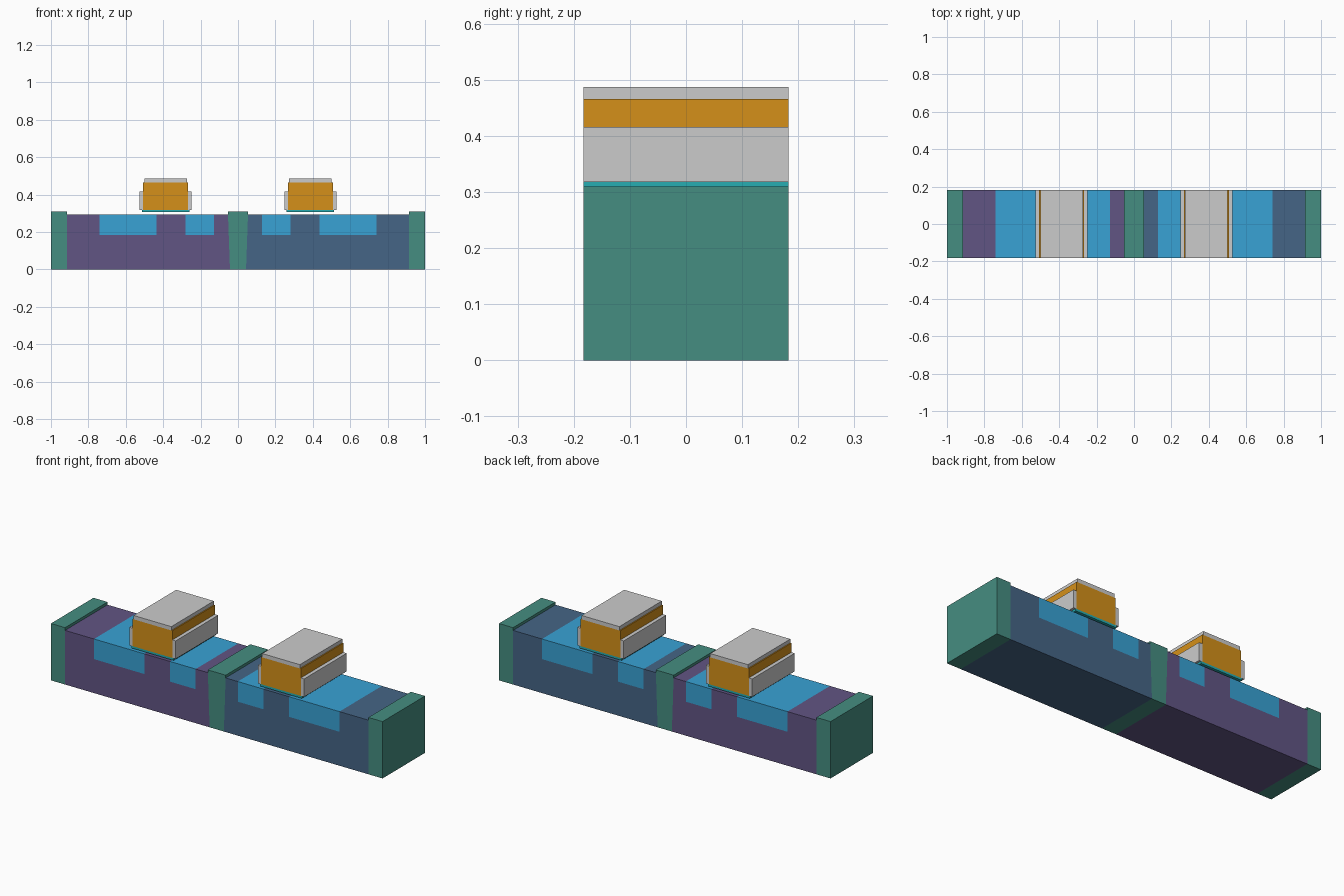
import bpy, bmesh

if "Cube" in bpy.data.objects:
    bpy.data.objects.remove(bpy.data.objects["Cube"])

HALF_DEPTH = 0.183


def material(name, r, g, b):
    m = bpy.data.materials.new(name)
    m.diffuse_color = (r, g, b, 1)
    m.use_nodes = True
    m.node_tree.nodes["Principled BSDF"].inputs["Base Color"].default_value = m.diffuse_color
    return m


green = material("insulator_green", 0.06, 0.27, 0.22)
purple = material("well_purple", 0.12, 0.09, 0.23)
navy = material("well_blue", 0.06, 0.13, 0.24)
sky = material("doped_blue", 0.04, 0.36, 0.66)
orange = material("gate_orange", 0.66, 0.28, 0.01)
teal = material("oxide_teal", 0.02, 0.42, 0.45)


def prism(name, profile, mat=None):
    """Extrude an x-z profile through the full depth."""
    bm = bmesh.new()
    front = bm.faces.new([bm.verts.new((x, -HALF_DEPTH, z)) for x, z in profile])
    res = bmesh.ops.extrude_face_region(bm, geom=[front])
    verts = [v for v in res["geom"] if isinstance(v, bmesh.types.BMVert)]
    bmesh.ops.translate(bm, verts=verts, vec=(0, 2 * HALF_DEPTH, 0))
    bmesh.ops.recalc_face_normals(bm, faces=bm.faces[:])
    me = bpy.data.meshes.new(name)
    bm.to_mesh(me)
    bm.free()
    ob = bpy.data.objects.new(name, me)
    bpy.context.collection.objects.link(ob)
    if mat:
        me.materials.append(mat)
    return ob


def slab(name, x0, x1, z0, z1, mat=None):
    return prism(name, [(x0, z0), (x1, z0), (x1, z1), (x0, z1)], mat)


BASE, TOP, WALL = 0.185, 0.295, 0.31


def wall_x(z):
    """Half width of the tapered centre wall at height z."""
    return 0.043 + 0.011 * z / WALL


# Tapered wall between the two halves
prism("center_wall", [(-wall_x(0), 0), (wall_x(0), 0),
                      (wall_x(WALL), WALL), (-wall_x(WALL), WALL)], green)

for side, s, well in (("left", -1, purple), ("right", 1, navy)):
    # End wall
    slab(side + "_end_wall", s * 0.915, s, 0, WALL, green)

    # Lower well and the piece beside the centre wall follow its taper
    prism(side + "_well", [(s * wall_x(0), 0), (s * 0.915, 0),
                           (s * 0.915, BASE), (s * wall_x(BASE), BASE)], well)
    prism(side + "_inner_strip", [(s * wall_x(BASE), BASE), (s * 0.127, BASE),
                                  (s * 0.127, TOP), (s * wall_x(TOP), TOP)], well)

    # Alternating top layer strips
    for part, a, b, mat in (("drain", 0.127, 0.282, sky),
                            ("channel", 0.282, 0.437, well),
                            ("source", 0.437, 0.74, sky),
                            ("outer_strip", 0.74, 0.915, well)):
        slab(f"{side}_{part}", s * a, s * b, BASE, TOP, mat)

    # Gate stack floating just above the surface
    slab(side + "_gate_oxide", s * 0.26, s * 0.513, 0.306, 0.318, teal)
    slab(side + "_gate", s * 0.268, s * 0.507, 0.318, 0.466, orange)
    slab(side + "_gate_cap", s * 0.274, s * 0.501, 0.466, 0.487)
    slab(side + "_inner_spacer", s * 0.248, s * 0.268, 0.318, 0.416)
    slab(side + "_outer_spacer", s * 0.507, s * 0.527, 0.318, 0.416)
